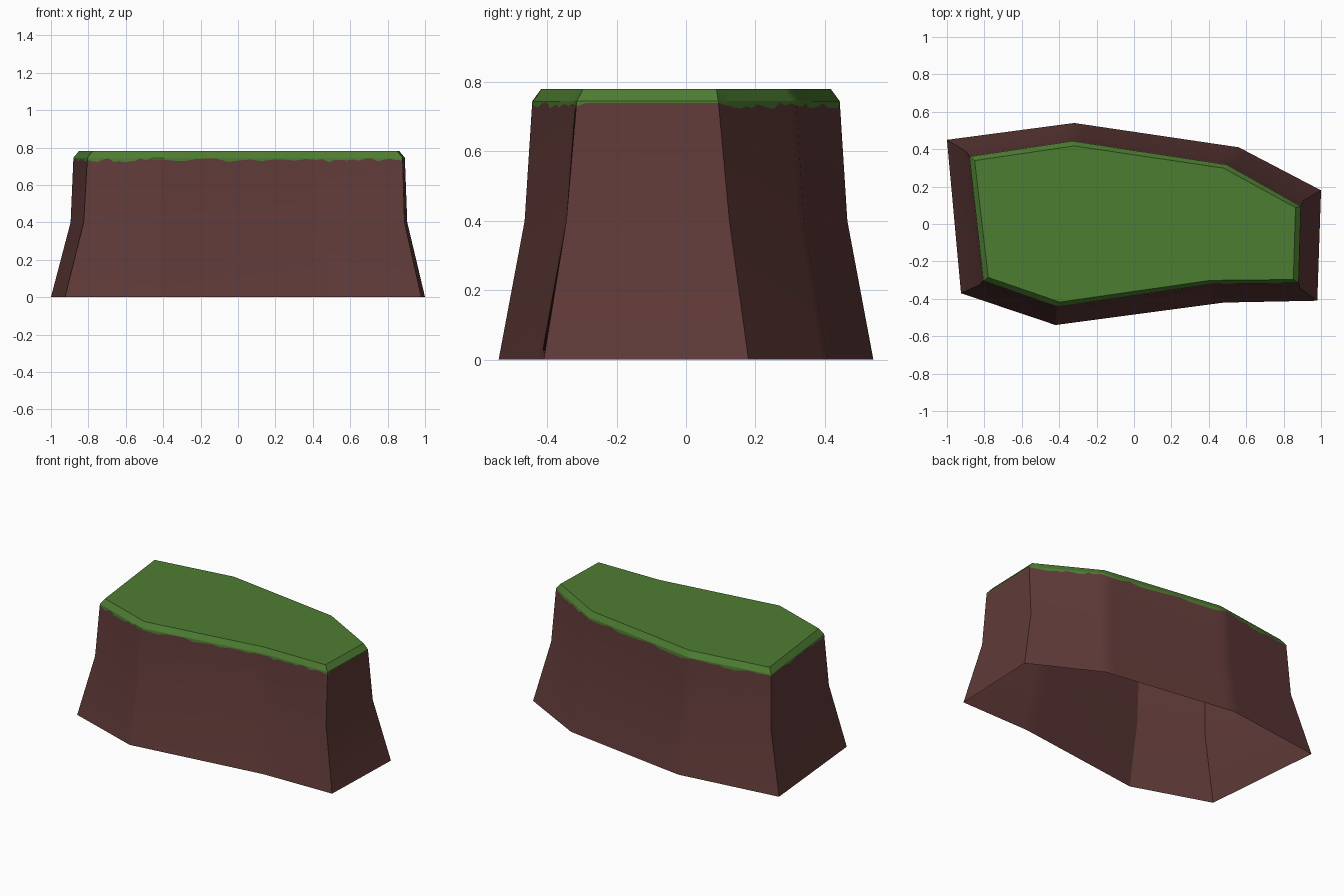
import bpy, bmesh, random
from mathutils import Vector

if "Cube" in bpy.data.objects:
    bpy.data.objects.remove(bpy.data.objects["Cube"])

random.seed(4)
SEG = 14  # steps per side, needed for the ragged turf line


def material(name, rgb):
    m = bpy.data.materials.new(name)
    m.diffuse_color = (*rgb, 1)
    m.use_nodes = True
    m.node_tree.nodes["Principled BSDF"].inputs["Base Color"].default_value = m.diffuse_color
    return m


# Plan outlines of the cliff, clockwise from the back left corner
base = [(-1, .45), (-.32, .54), (.56, .41), (1, .18),
        (.98, -.41), (.48, -.42), (-.42, -.54), (-.925, -.37)]
waist = [(-.895, .385), (-.325, .465), (.515, .34), (.905, .125),
         (.89, -.345), (.43, -.345), (-.415, -.465), (-.825, -.325)]
brow = [(-.88, .36), (-.33, .443), (.495, .317), (.892, .093),
        (.88, -.315), (.42, -.32), (-.41, -.443), (-.805, -.303)]
crown = [(x * .968, y * .942) for x, y in brow]


def ring(points, z):
    """Evenly stepped closed loop through the corner points."""
    out = []
    for i, p in enumerate(points):
        a, b = Vector((*p, z)), Vector((*points[(i + 1) % len(points)], z))
        out += [a.lerp(b, k / SEG) for k in range(SEG)]
    return out


low, mid, high, top = (ring(base, 0), ring(waist, .4),
                       ring(brow, .745), ring(crown, .78))

# Ragged turf line just under the brow; nearly straight on the right end
turf = []
for i, (a, b) in enumerate(zip(mid, high)):
    drop = .005 if i // SEG == 3 else random.uniform(.003, .023)
    turf.append(b.lerp(a, drop / .345))

# Open-bottomed shell with a flat grass lid
bm = bmesh.new()
rings = [[bm.verts.new(v) for v in r] for r in (low, mid, turf, high, top)]
n = len(low)
for level, (r, s) in enumerate(zip(rings, rings[1:])):
    for i in range(n):
        j = (i + 1) % n
        f = bm.faces.new((r[j], r[i], s[i], s[j]))
        f.material_index = 1 if level >= 2 else 0
bm.faces.new(rings[-1][::-1]).material_index = 1
bm.normal_update()

mesh = bpy.data.meshes.new("grassy_cliff")
bm.to_mesh(mesh)
bm.free()
mesh.materials.append(material("brown earth", (.117, .043, .040)))
mesh.materials.append(material("grass green", (.076, .205, .032)))
cliff = bpy.data.objects.new("grassy_cliff", mesh)
bpy.context.collection.objects.link(cliff)
bpy.context.view_layer.objects.active = cliff
cliff.select_set(True)
bpy.ops.object.shade_smooth_by_angle(angle=.4)
